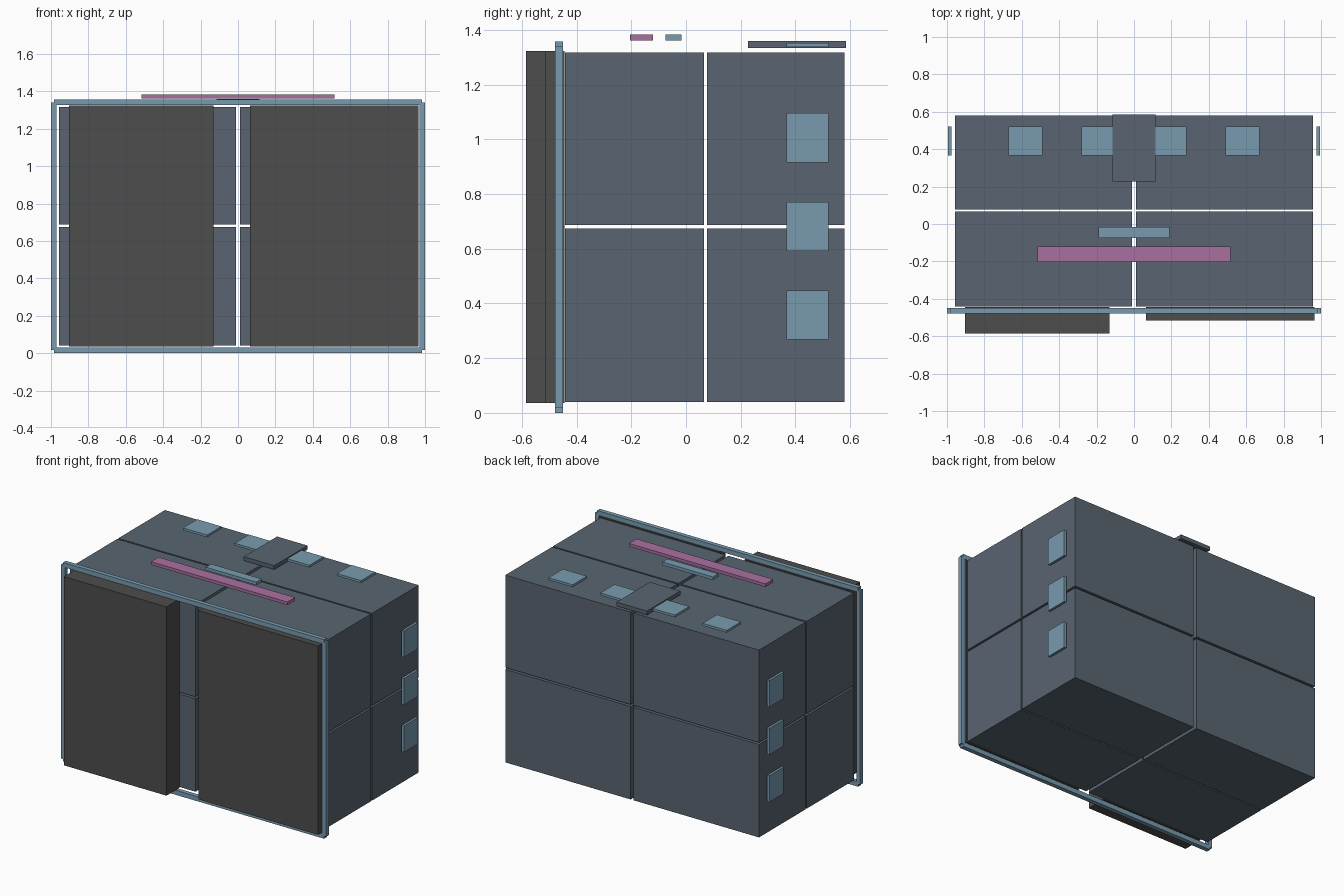
import bpy

if "Cube" in bpy.data.objects:
    bpy.data.objects.remove(bpy.data.objects["Cube"])


def material(name, rgb):
    m = bpy.data.materials.new(name)
    m.diffuse_color = (*rgb, 1)
    m.use_nodes = True
    m.node_tree.nodes["Principled BSDF"].inputs["Base Color"].default_value = m.diffuse_color
    return m


SLATE = material("slate", (0.10, 0.13, 0.165))
CHARCOAL = material("charcoal", (0.075, 0.075, 0.075))
BLUE = material("blue", (0.19, 0.33, 0.43))
PINK = material("pink", (0.40, 0.16, 0.35))


def box(name, x, y, z, mat):
    """Box from (min, max) ranges on each axis."""
    bpy.ops.mesh.primitive_cube_add(size=1, location=[sum(r) / 2 for r in (x, y, z)])
    ob = bpy.context.object
    ob.name = name
    ob.scale = [r[1] - r[0] for r in (x, y, z)]
    bpy.ops.object.transform_apply(location=False, rotation=False, scale=True)
    ob.data.materials.append(mat)
    return ob


def around(c, half):
    return (c - half, c + half)


# Cabinet body: eight blocks separated by narrow see-through gaps
for x in ((-0.957, -0.011), (0.011, 0.957)):
    for y in ((-0.442, 0.066), (0.077, 0.58)):
        for z in ((0.04, 0.674), (0.687, 1.317)):
            box("body_block", x, y, z, SLATE)

# Front doors, the left one standing further forward
box("left_door", (-0.903, -0.13), (-0.585, -0.445), (0.036, 1.323), CHARCOAL)
box("right_door", (0.063, 0.965), (-0.516, -0.445), (0.036, 1.323), CHARCOAL)

# Front frame
FRAME_Y = (-0.479, -0.449)
for side, x in (("left", (-1, -0.97)), ("right", (0.97, 1))):
    box(side + "_frame_post", x, FRAME_Y, (0.017, 1.339), BLUE)
box("bottom_frame_rail", (-0.985, 0.985), FRAME_Y, (0, 0.031), BLUE)
box("top_frame_rail", (-0.985, 0.985), FRAME_Y, (1.326, 1.357), BLUE)

# Small plates floating just off the sides and the top
PLATE_Y = (0.367, 0.521)
for z in (0.358, 0.681, 1.006):
    for x in ((-0.994, -0.977), (0.977, 0.994)):
        box("side_plate", x, PLATE_Y, around(z, 0.09), BLUE)
for x in (-0.581, -0.191, 0.191, 0.581):
    box("top_plate", around(x, 0.091), PLATE_Y, (1.337, 1.353), BLUE)

# Rear top cover and the two top bars
box("top_cover", around(0, 0.115), (0.226, 0.585), (1.333, 1.36), SLATE)
box("long_top_bar", around(0, 0.515), (-0.204, -0.121), (1.362, 1.383), PINK)
box("short_top_bar", around(0, 0.191), (-0.075, -0.017), (1.362, 1.383), BLUE)
